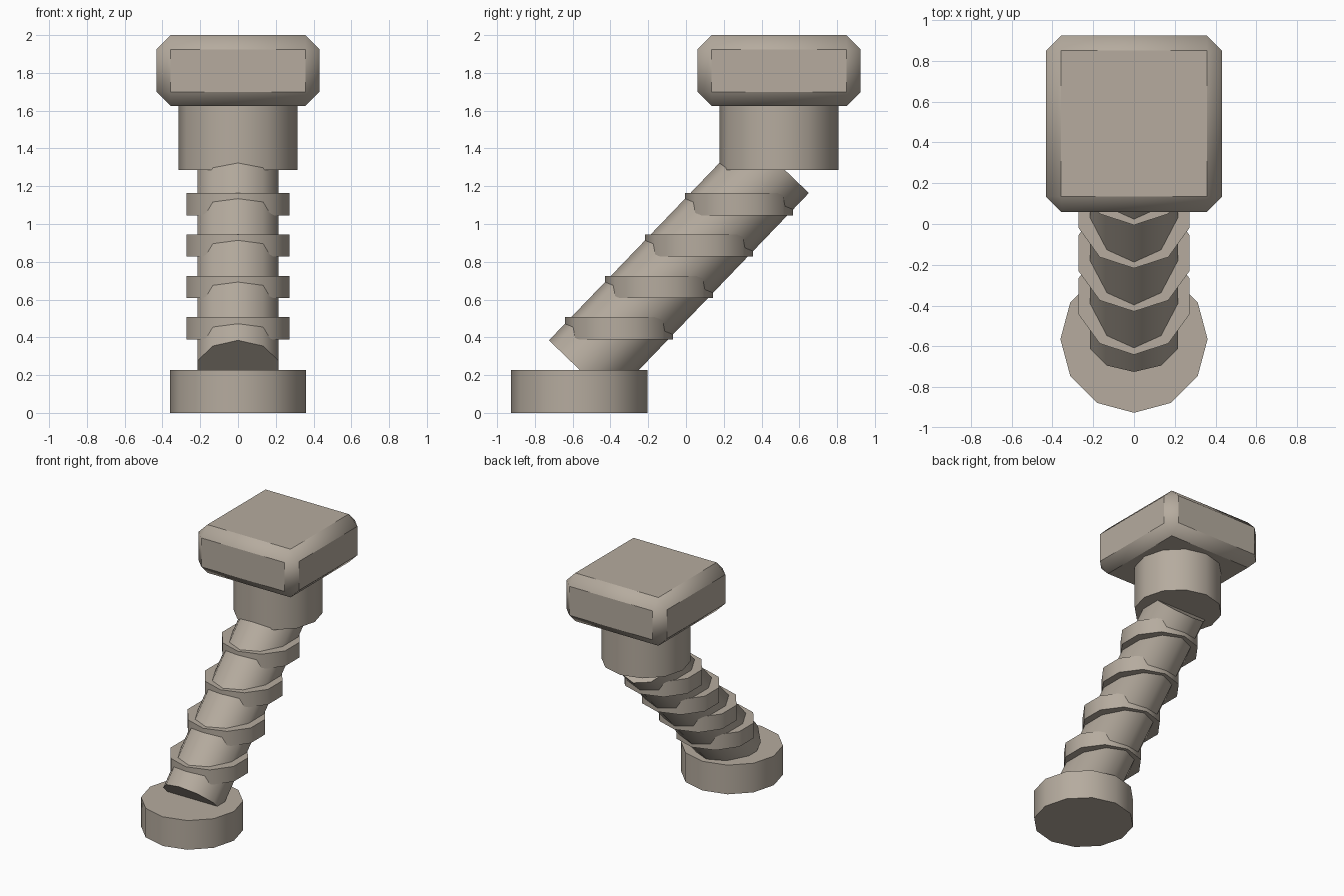
import bpy
from math import radians
from mathutils import Vector

if "Cube" in bpy.data.objects:
    bpy.data.objects.remove(bpy.data.objects["Cube"])

# warm grey stone colour
stone = bpy.data.materials.new("stone")
stone.diffuse_color = (0.465, 0.41, 0.345, 1)
stone.use_nodes = True
stone.node_tree.nodes["Principled BSDF"].inputs["Base Color"].default_value = stone.diffuse_color


def finish(obj):
    bpy.ops.object.select_all(action='DESELECT')
    obj.select_set(True)
    bpy.context.view_layer.objects.active = obj
    bpy.ops.object.shade_smooth_by_angle(angle=radians(40))
    obj.data.materials.append(stone)


def rod(name, start, end, radius, sides):
    """Faceted cylinder between two points, with a corner in the y-z plane."""
    a, b = Vector(start), Vector(end)
    axis = b - a
    bpy.ops.mesh.primitive_cylinder_add(vertices=sides, radius=radius,
                                        depth=axis.length, location=(a + b) / 2)
    obj = bpy.context.object
    obj.name = name
    # every rod lies in the y-z plane, so only an x rotation is needed
    obj.rotation_euler.x = -Vector((0, 0, 1)).angle(axis)
    finish(obj)


FOOT_Y, HEAD_Y = -0.565, 0.4925
SHAFT_START = Vector((0, -0.5625, 0.2275))
SHAFT_END = Vector((0, 0.4875, 1.3205))

# round foot
rod("foot", (0, FOOT_Y, 0), (0, FOOT_Y, 0.227), 0.361, 12)

# slanted shaft
rod("shaft", SHAFT_START, SHAFT_END, 0.226, 10)

# level rings stepping up the shaft
for i in range(4):
    y, z = -0.355 + 0.212 * i, 0.448 + 0.219 * i
    rod(f"ring_{i + 1}", (0, y, z - 0.059), (0, y, z + 0.059), 0.286, 10)

# collar under the head
rod("collar", (0, HEAD_Y, 1.286), (0, HEAD_Y, 1.64), 0.316, 12)

# square head with chamfered edges
bpy.ops.mesh.primitive_cube_add(size=1, location=(0, HEAD_Y, 1.8125))
head = bpy.context.object
head.name = "head"
head.scale = (0.865, 0.865, 0.375)
bpy.ops.object.transform_apply(location=False, rotation=False, scale=True)
bevel = head.modifiers.new("chamfer", 'BEVEL')
bevel.width = 0.075
bevel.segments = 1
bpy.ops.object.modifier_apply(modifier=bevel.name)
finish(head)
